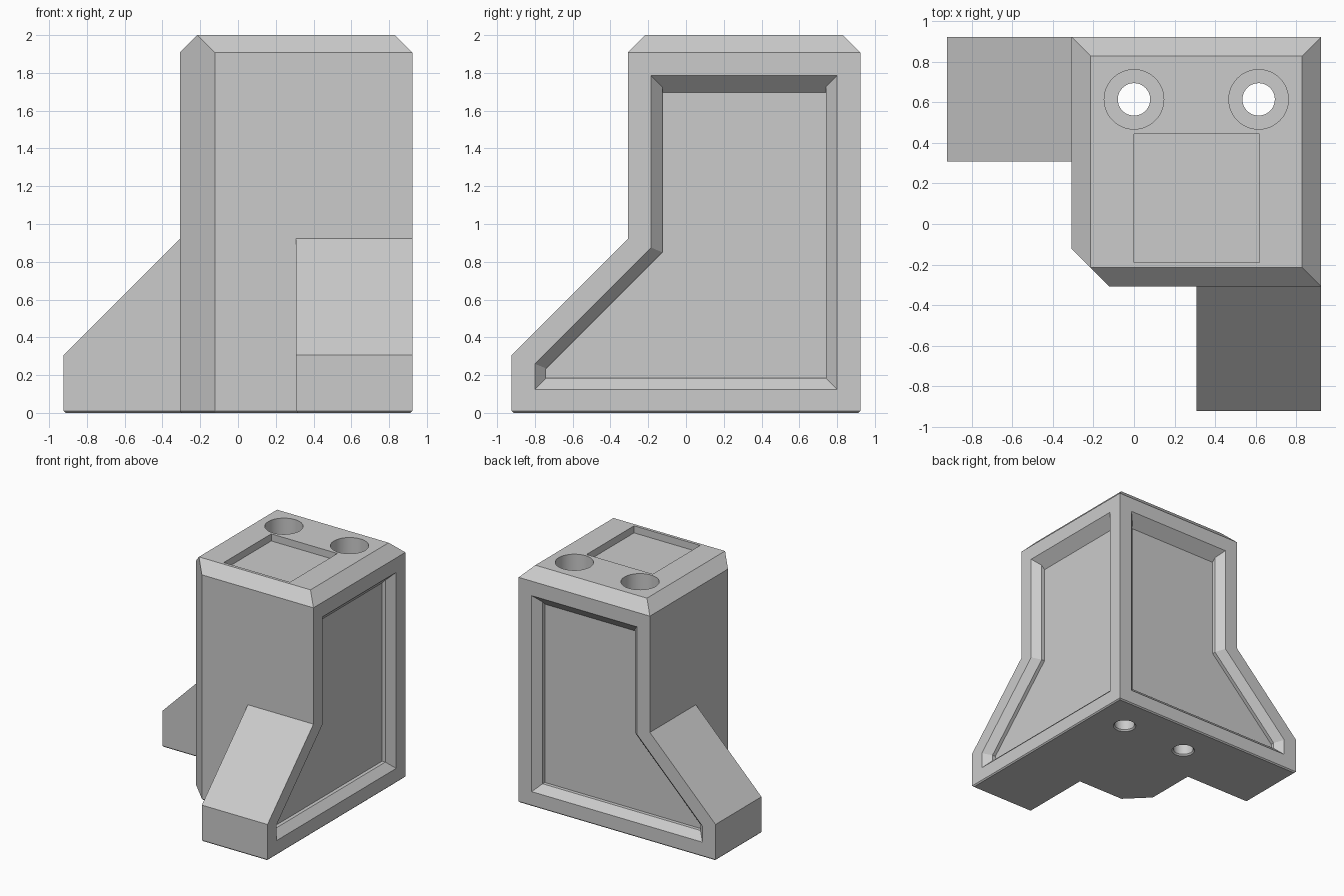
import bpy
import bmesh
from math import cos, sin, tau

if "Cube" in bpy.data.objects:
    bpy.data.objects.remove(bpy.data.objects["Cube"], do_unlink=True)

M = 0.9225            # outer half width
S = M / 3             # inner step of the footprint
C = S - M / 5         # start of the corner chamfer
T = M / 10            # top bevel
BASE = 0.03           # top of the base plate

grey = bpy.data.materials.new("plain grey")
grey.use_nodes = True
grey.diffuse_color = (0.6, 0.6, 0.6, 1)
for node in grey.node_tree.nodes:
    if node.type == "BSDF_PRINCIPLED":
        node.inputs["Base Color"].default_value = grey.diffuse_color


def loft(name, rings, swap=False, inset_bottom=0):
    """Skin equal-length rings of points and cap both ends."""
    bm = bmesh.new()
    rows = [[bm.verts.new((p[1], p[0], p[2]) if swap else p) for p in r] for r in rings]
    n = len(rows[0])
    for a, b in zip(rows, rows[1:]):
        for i in range(n):
            j = (i + 1) % n
            bm.faces.new((a[i], a[j], b[j], b[i]))
    bottom = bm.faces.new(rows[0])
    bm.faces.new(rows[-1])
    bmesh.ops.recalc_face_normals(bm, faces=bm.faces[:])
    if inset_bottom:
        bmesh.ops.inset_region(bm, faces=[bottom], thickness=inset_bottom, use_even_offset=True)
        for v in bottom.verts:
            v.co.z = 0
    bmesh.ops.remove_doubles(bm, verts=bm.verts[:], dist=0.0001)
    bmesh.ops.recalc_face_normals(bm, faces=bm.faces[:])
    mesh = bpy.data.meshes.new(name)
    bm.to_mesh(mesh)
    bm.free()
    mesh.materials.append(grey)
    ob = bpy.data.objects.new(name, mesh)
    bpy.context.collection.objects.link(ob)
    return ob


def level(points, z):
    return [(x, y, z) for x, y in points]


def cut(ob, cutters):
    bpy.context.view_layer.objects.active = ob
    for c in cutters:
        mod = ob.modifiers.new("cut", "BOOLEAN")
        mod.operation = "DIFFERENCE"
        mod.solver = "EXACT"
        mod.object = c
        bpy.ops.object.modifier_apply(modifier=mod.name)


# L-shaped base plate with a fine bevel under its rim
footprint = [(-M, M), (-M, S), (-S, S), (-S, -C), (-C, -S), (S, -S), (S, -M), (M, -M), (M, M)]
base = loft("base_plate", [level(footprint, 0.01), level(footprint, BASE)], inset_bottom=0.01)

# Main block with chamfered corner and bevelled top
outline = [(-S, M), (-S, -C), (-C, -S), (M, -S), (M, M)]
lo, hi = T - S, M - T
top = [(lo, hi), (lo, lo), (lo, lo), (hi, lo), (hi, hi)]
block = loft("main_block", [level(outline, BASE), level(outline, 2 - T), level(top, 2)])

# Two sloping feet, mirrored across the diagonal
profile = [(-M, BASE), (-S, BASE), (-S, M), (-M, S)]
feet = [loft(name, [[(x, y, z) for y, z in profile] for x in (S, M)], swap)
        for name, swap in (("front_foot", False), ("side_foot", True))]


# Recessed panels on the two outer faces
def panel_ring(x, inset, top_drop):
    a, t = 0.80 - inset, 1.785 - top_drop
    b, slope = inset - 0.185, 1.06 - 1.414 * inset
    return [(x, b, t), (x, a, t), (x, a, 0.125 + inset), (x, -a, 0.125 + inset),
            (x, -a, slope - a), (x, b, slope + b)]


panel = [panel_ring(M + 0.05, 0, 0), panel_ring(M, 0, 0),
         panel_ring(M - 0.06, 0.06, 0.06), panel_ring(M - 0.09, 0.06, 0.09)]
panels = [loft("panel_cutter", panel, swap) for swap in (False, True)]


# Stepped screw holes and a shallow top pocket
def circle(x, r, z):
    return [(x + r * cos(tau * i / 48), 2 * S + r * sin(tau * i / 48), z) for i in range(48)]


bore = [(0.1, -0.01), (0.08, 0.012), (0.08, S), (0.147, S), (0.147, 2.1)]
holes = [loft("hole_cutter", [circle(x, r, z) for r, z in bore]) for x in (0, 2 * S)]
square = [(0, -0.19), (0.62, -0.19), (0.62, 0.445), (0, 0.445)]
pocket = loft("pocket_cutter", [level(square, 1.94), level(square, 2.1)])

cut(block, panels + holes + [pocket])
cut(base, holes)
for foot, cutter in zip(feet, panels):
    cut(foot, [cutter])
for c in panels + holes + [pocket]:
    bpy.data.objects.remove(c, do_unlink=True)

# Smooth the round bores, keep every other edge sharp
for ob in [block, base] + feet:
    bpy.ops.object.select_all(action="DESELECT")
    ob.select_set(True)
    bpy.context.view_layer.objects.active = ob
    bpy.ops.object.shade_smooth_by_angle()
